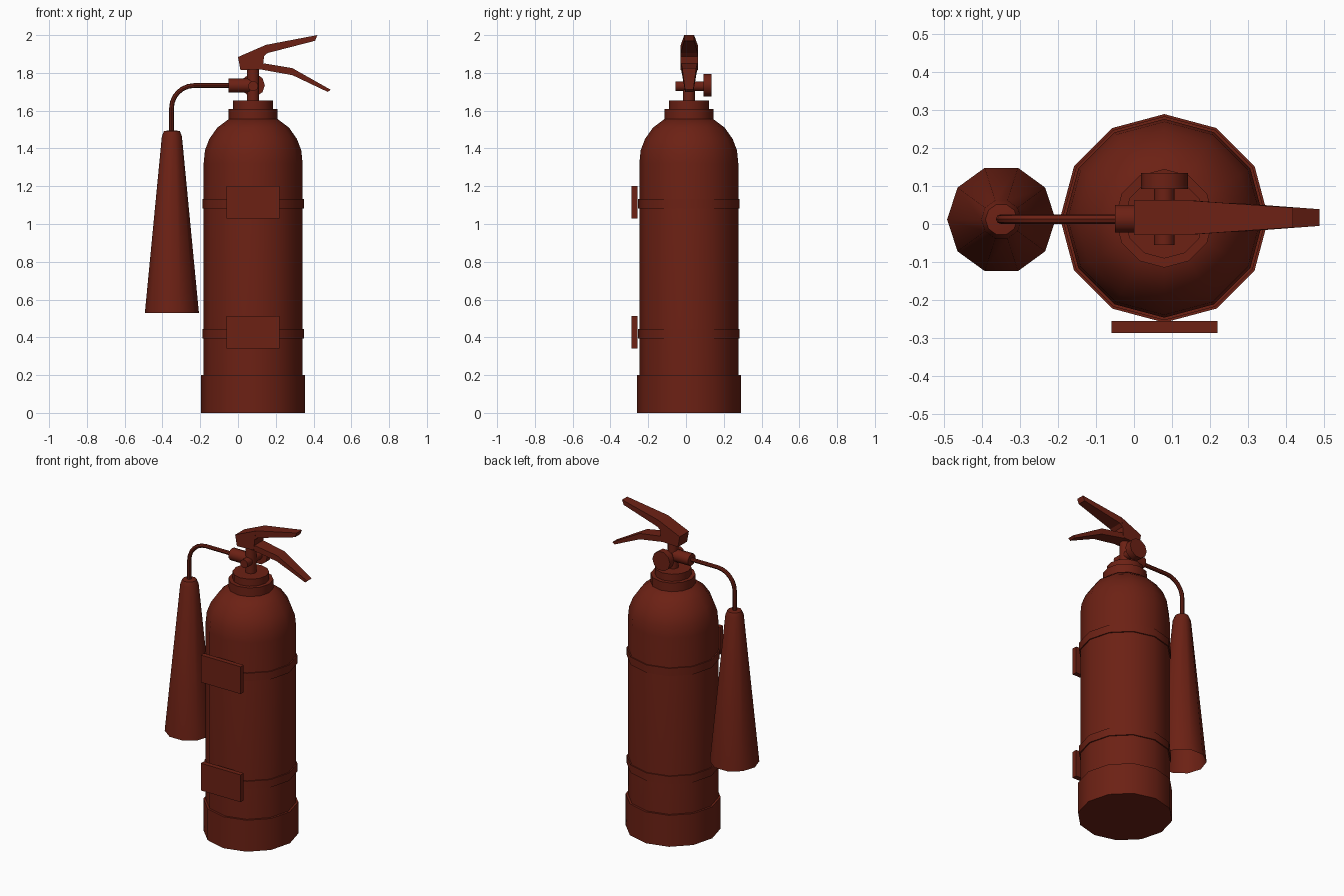
import bpy, bmesh, math
from mathutils import Vector, Matrix

if "Cube" in bpy.data.objects:
    bpy.data.objects.remove(bpy.data.objects["Cube"])

red = bpy.data.materials.new("dark_red")
red.diffuse_color = (0.15, 0.015, 0.007, 1)
red.use_nodes = True
red.node_tree.nodes["Principled BSDF"].inputs["Base Color"].default_value = red.diffuse_color
CX, CY = 0.08, 0.015          # bottle axis


def make(name, bm, smooth=True):
    bmesh.ops.recalc_face_normals(bm, faces=bm.faces)
    me = bpy.data.meshes.new(name)
    bm.to_mesh(me)
    bm.free()
    ob = bpy.data.objects.new(name, me)
    bpy.context.collection.objects.link(ob)
    me.materials.append(red)
    if smooth:
        bpy.ops.object.select_all(action='DESELECT')
        ob.select_set(True)
        bpy.context.view_layer.objects.active = ob
        bpy.ops.object.shade_smooth_by_angle(angle=math.radians(40))
    return ob


def lathe(name, profile, loc, sides=12, rot=Matrix(), cap=(True, True), closed=False):
    """Rings of (radius, height) around local z."""
    bm = bmesh.new()
    xf = Matrix.Translation(loc) @ rot
    rings = []
    for r, z in profile:
        angles = [2 * math.pi * i / sides for i in range(sides)]
        rings.append([bm.verts.new(xf @ Vector((r * math.cos(a), r * math.sin(a), z)))
                      for a in angles])
    pairs = list(zip(rings, rings[1:]))
    if closed:
        pairs.append((rings[-1], rings[0]))
    for a, b in pairs:
        for i in range(sides):
            j = (i + 1) % sides
            bm.faces.new((a[i], a[j], b[j], b[i]))
    if not closed:
        if cap[0]:
            bm.faces.new(rings[0])
        if cap[1]:
            bm.faces.new(rings[-1])
    return make(name, bm)


def bar(name, sections):
    """Loft of (top x, top z, bottom x, bottom z, half width) sections."""
    bm = bmesh.new()
    rings = [[bm.verts.new((x, 0.017 + y, z)) for x, z, y in
              ((tx, tz, -w), (tx, tz, w), (bx, bz, w), (bx, bz, -w))]
             for tx, tz, bx, bz, w in sections]
    for a, b in zip(rings, rings[1:]):
        for i in range(4):
            j = (i + 1) % 4
            bm.faces.new((a[i], a[j], b[j], b[i]))
    bm.faces.new(rings[0])
    bm.faces.new(rings[-1])
    return make(name, bm, False)


axis = (CX, CY, 0)
along_x = Matrix.Rotation(math.pi / 2, 4, 'Y')
along_y = Matrix.Rotation(-math.pi / 2, 4, 'X')

# Bottle, foot ring, neck and valve stem
lathe("bottle", [(0.262, 0.15), (0.262, 1.32), (0.255, 1.39), (0.232, 1.45),
                 (0.19, 1.51), (0.13, 1.555)], axis)
lathe("base", [(0.275, 0), (0.275, 0.2), (0.26, 0.2)], axis)
lathe("neck_collar", [(0.13, 1.55), (0.13, 1.61)], axis)
lathe("neck_cap", [(0.106, 1.60), (0.106, 1.655)], axis)
lathe("valve_stem", [(0.032, 1.64), (0.032, 1.84)], axis)

# Straps and wall plates
for level, z in (("lower", 0.42), ("upper", 1.107)):
    lathe(level + "_strap", [(0.255, z - 0.025), (0.269, z - 0.025),
                             (0.269, z + 0.025), (0.255, z + 0.025)], axis, closed=True)
for level, z in (("lower", 0.427), ("upper", 1.115)):
    bm = bmesh.new()
    bmesh.ops.create_cube(bm, size=1, matrix=Matrix.Translation((CX, -0.272, z))
                          @ Matrix.Diagonal((0.28, 0.031, 0.173, 1)))
    make(level + "_wall_plate", bm, False)

# Valve spindle, knob and hose fitting
lathe("spindle", [(0.027, -0.07), (0.027, 0.08)], (CX, CY, 1.73), 10, along_y)
lathe("knob", [(0.062, 0.077), (0.062, 0.12)], (CX, CY, 1.735), 10, along_y)
lathe("hose_fitting", [(0.038, -0.05), (0.038, 0.08)], (0, 0.014, 1.733), 10, along_x)

# Grip head with upper handle and squeeze lever
bar("grip_block", [(0.0, 1.884, 0.013, 1.815, 0.046), (0.145, 1.947, 0.13, 1.82, 0.046)])
bar("upper_handle", [(0.13, 1.94, 0.13, 1.88, 0.045), (0.147, 1.948, 0.156, 1.905, 0.045),
                     (0.42, 2.0, 0.408, 1.97, 0.026)])
bar("squeeze_lever", [(0.11, 1.855, 0.11, 1.82, 0.044), (0.288, 1.825, 0.288, 1.788, 0.037),
                      (0.49, 1.711, 0.476, 1.699, 0.022)])

# Hose: straight run, quarter bend, drop into the horn
path = [(-0.03, 1.733)]
path += [(-0.232 - 0.12 * math.sin(t), 1.613 + 0.12 * math.cos(t))
         for t in (i * math.pi / 12 for i in range(7))]
path.append((-0.352, 1.47))
bm = bmesh.new()
rings = []
for i, (x, z) in enumerate(path):
    a, b = path[max(i - 1, 0)], path[min(i + 1, len(path) - 1)]
    n = Vector((a[1] - b[1], 0, b[0] - a[0])).normalized()
    rings.append([bm.verts.new(Vector((x, 0.013, z)) + 0.0125 *
                  (n * math.cos(k * math.pi / 4) + Vector((0, math.sin(k * math.pi / 4), 0))))
                  for k in range(8)])
for a, b in zip(rings, rings[1:]):
    for i in range(8):
        j = (i + 1) % 8
        bm.faces.new((a[i], a[j], b[j], b[i]))
make("hose", bm)

# Discharge horn, open at the bottom
lathe("horn", [(0.143, 0.53), (0.053, 1.465), (0.042, 1.492), (0.02, 1.495)],
      (-0.35, 0.012, 0), 10, cap=(False, True))
